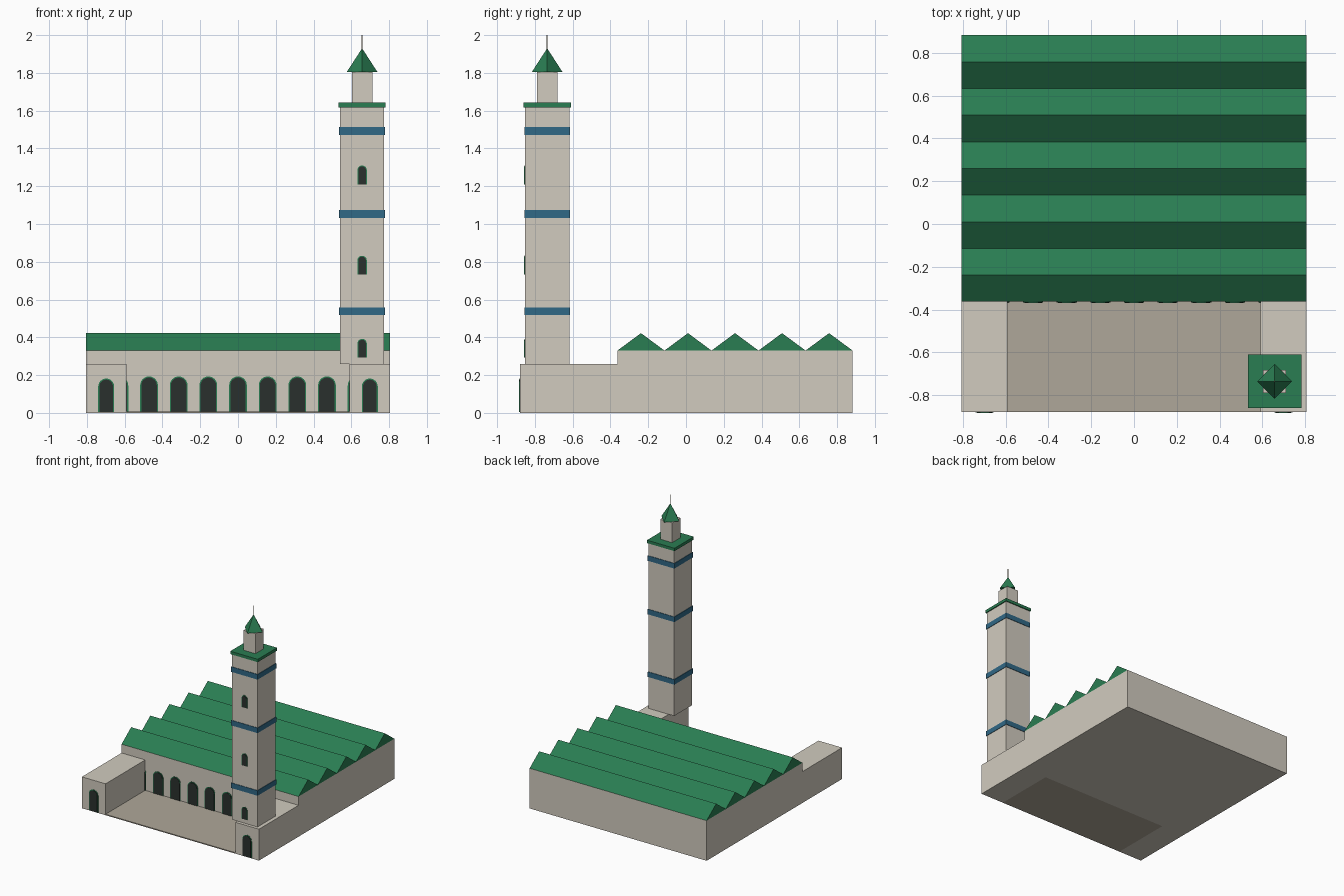
import bpy, bmesh, math

if "Cube" in bpy.data.objects:
    bpy.data.objects.remove(bpy.data.objects["Cube"])


def material(name, rgb):
    m = bpy.data.materials.new(name)
    m.diffuse_color = (*rgb, 1)
    m.use_nodes = True
    m.node_tree.nodes["Principled BSDF"].inputs["Base Color"].default_value = m.diffuse_color
    return m


STONE = material("stone", (0.64, 0.60, 0.52))
PAVING = material("paving", (0.43, 0.39, 0.32))
GREEN = material("green_tile", (0.023, 0.205, 0.084))
BLUE = material("blue_tile", (0.03, 0.14, 0.24))
DARK = material("dark_opening", (0.023, 0.03, 0.027))
METAL = material("finial_metal", (0.35, 0.29, 0.2))


def finish(name, bm, mat):
    bmesh.ops.recalc_face_normals(bm, faces=bm.faces)
    me = bpy.data.meshes.new(name)
    bm.to_mesh(me)
    bm.free()
    me.materials.append(mat)
    ob = bpy.data.objects.new(name, me)
    bpy.context.collection.objects.link(ob)
    return ob


def box(name, x, y, z, mat):
    bm = bmesh.new()
    bmesh.ops.create_cube(bm, size=1)
    for v in bm.verts:
        v.co = [r[0] + (c + 0.5) * (r[1] - r[0]) for c, r in zip(v.co, (x, y, z))]
    return finish(name, bm, mat)


def square(name, cx, cy, half, z, mat):
    return box(name, (cx - half, cx + half), (cy - half, cy + half), z, mat)


def extrude(name, points, shift, mat):
    bm = bmesh.new()
    face = bm.faces.new([bm.verts.new(p) for p in points])
    new = bmesh.ops.extrude_face_region(bm, geom=[face], use_keep_orig=True)
    bmesh.ops.translate(bm, vec=shift, verts=[g for g in new["geom"] if isinstance(g, bmesh.types.BMVert)])
    return finish(name, bm, mat)


def cone(name, x, y, z, r1, r2, sides, mat):
    bm = bmesh.new()
    bmesh.ops.create_cone(bm, cap_ends=True, segments=sides, radius1=r1, radius2=r2, depth=z[1] - z[0])
    bmesh.ops.translate(bm, vec=(x, y, (z[0] + z[1]) / 2), verts=bm.verts)
    return finish(name, bm, mat)


def arch(name, x, wall_y, z0, width, height, rim):
    # green surround with a slightly prouder dark panel
    for part, inset, proud, mat in (("surround", 0, 0.003, GREEN), ("opening", rim, 0.006, DARK)):
        r = width / 2 - inset
        spring = z0 + height - width / 2
        pts = [(x - r, wall_y, z0), (x + r, wall_y, z0)]
        for i in range(13):
            a = math.pi * i / 12
            pts.append((x + r * math.cos(a), wall_y, spring + r * math.sin(a)))
        extrude(f"{name}_{part}", pts, (0, -proud, 0), mat)


W, FRONT, BACK, HALL = 0.805, -0.878, 0.882, -0.363

# Prayer hall, side wings and courtyard floor
box("prayer_hall", (-W, W), (HALL, BACK), (0, 0.33), STONE)
box("courtyard_floor", (-0.59, 0.59), (FRONT, HALL), (0, 0.008), PAVING)
for side, s in (("left", -1), ("right", 1)):
    box(f"{side}_wing", sorted((s * 0.59, s * W)), (FRONT, HALL), (0, 0.258), STONE)
    arch(f"{side}_wing_door", s * 0.698, FRONT, 0.005, 0.084, 0.177, 0.006)

# Arcade on the hall front
for i in range(-4, 5):
    arch(f"arcade_{i + 5}", i * 0.157, HALL, 0.008, 0.094, 0.185, 0.006)

# Five parallel gabled roofs
step = (BACK - HALL) / 5
for i in range(5):
    y = HALL + i * step
    extrude(f"gable_roof_{i + 1}", [(-W, y, 0.33), (-W, y + step, 0.33), (-W, y + step / 2, 0.422)],
            (2 * W, 0, 0), GREEN)

# Minaret shaft, tile bands and windows
MX, MY, MH = 0.657, -0.735, 0.117
square("minaret_shaft", MX, MY, MH, (0.258, 1.618), STONE)
for i, z in enumerate((0.538, 1.053, 1.493)):
    square(f"minaret_band_{i + 1}", MX, MY, MH + 0.004, (z - 0.021, z + 0.021), BLUE)
for i, z in enumerate((0.292, 0.732, 1.21)):
    arch(f"minaret_window_{i + 1}", MX, MY - MH, z, 0.05, 0.1, 0.005)

# Minaret cornice, lantern, pointed roof and finial
square("minaret_cornice", MX, MY, 0.125, (1.618, 1.642), GREEN)
square("lantern", MX, MY, 0.054, (1.642, 1.805), STONE)
cone("lantern_roof", MX, MY, (1.805, 1.93), 0.081, 0, 4, GREEN)
cone("finial", MX, MY, (1.92, 2.0), 0.003, 0.003, 8, METAL)
